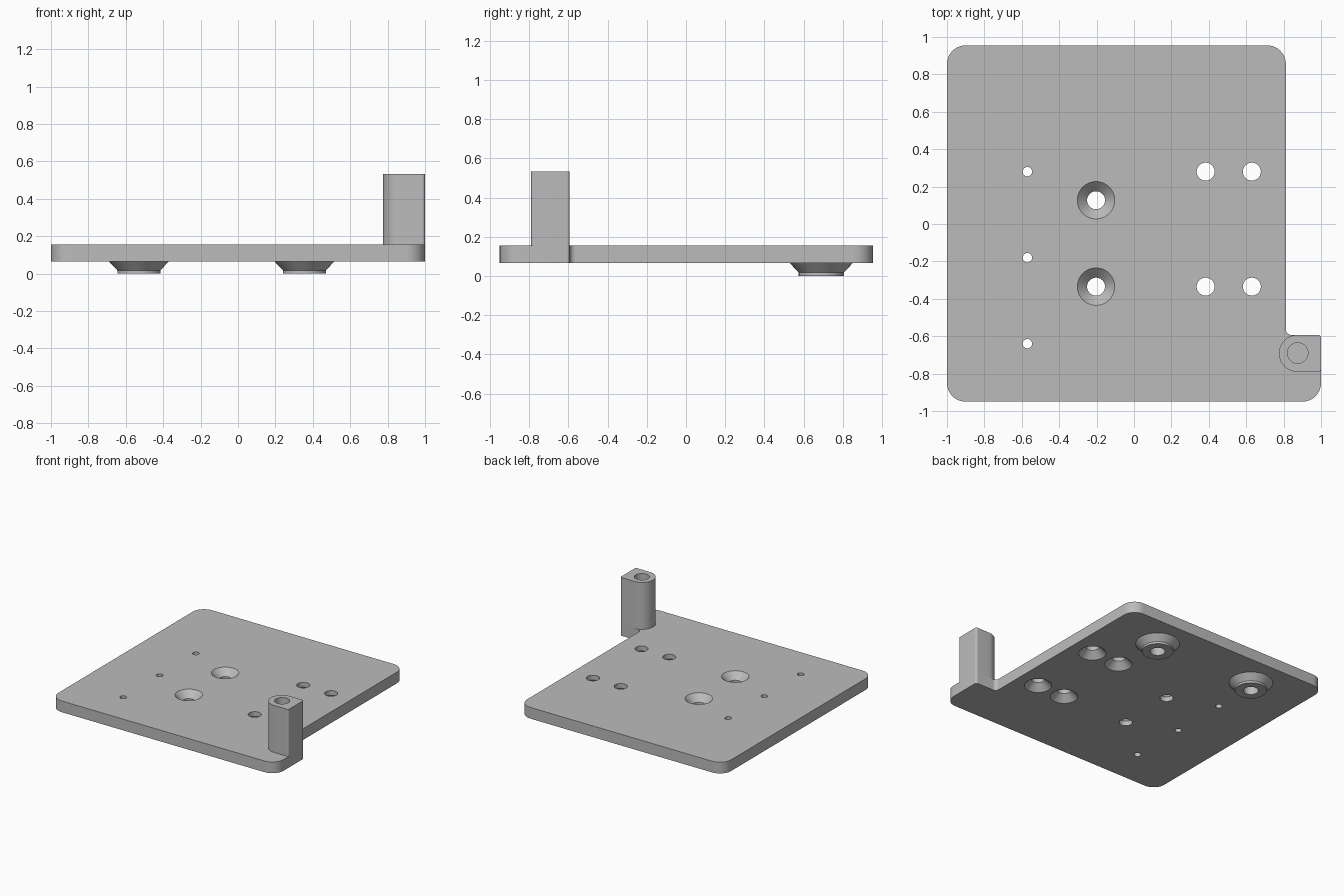
import bpy, bmesh, math
from mathutils import Vector

if "Cube" in bpy.data.objects:
    bpy.data.objects.remove(bpy.data.objects["Cube"], do_unlink=True)

BOTTOM, TOP, POST_TOP = 0.065, 0.155, 0.532
SEGMENTS = 48

grey = bpy.data.materials.new("machined grey")
grey.use_nodes = True
grey.diffuse_color = (0.5, 0.5, 0.5, 1)
grey.node_tree.nodes["Principled BSDF"].inputs["Base Color"].default_value = (0.5, 0.5, 0.5, 1)


def make_object(name, bm):
    bmesh.ops.recalc_face_normals(bm, faces=bm.faces)
    mesh = bpy.data.meshes.new(name)
    bm.to_mesh(mesh)
    bm.free()
    mesh.materials.append(grey)
    obj = bpy.data.objects.new(name, mesh)
    bpy.context.collection.objects.link(obj)
    return obj


def rounded_outline(corners, steps=10):
    """Replace each (x, y, radius) corner by a tangent arc."""
    points = []
    for i, (x, y, r) in enumerate(corners):
        p = Vector((x, y))
        a = (Vector(corners[i - 1][:2]) - p).normalized()
        b = (Vector(corners[(i + 1) % len(corners)][:2]) - p).normalized()
        centre = p + (a + b) * r
        for k in range(steps + 1):
            t = k / steps * math.pi / 2
            points.append(centre - b * r * math.cos(t) - a * r * math.sin(t))
    return points


def extrude_outline(name, points, low, high):
    bm = bmesh.new()
    face = bm.faces.new([bm.verts.new((p.x, p.y, low)) for p in points])
    new = bmesh.ops.extrude_face_region(bm, geom=[face])["geom"]
    bmesh.ops.translate(bm, vec=(0, 0, high - low),
                        verts=[v for v in new if isinstance(v, bmesh.types.BMVert)])
    bmesh.ops.remove_doubles(bm, verts=bm.verts, dist=1e-5)
    return make_object(name, bm)


def lathe(name, x, y, profile, closed):
    """Revolve (radius, z) points; a closed profile makes a ring."""
    bm = bmesh.new()
    rings = []
    for r, z in profile:
        rings.append([bm.verts.new((x + r * math.cos(k * math.tau / SEGMENTS),
                                    y + r * math.sin(k * math.tau / SEGMENTS), z))
                      for k in range(SEGMENTS)])
    pairs = list(zip(rings, rings[1:]))
    if closed:
        pairs.append((rings[-1], rings[0]))
    else:
        bm.faces.new(rings[0])
        bm.faces.new(rings[-1])
    for a, b in pairs:
        for k in range(SEGMENTS):
            n = (k + 1) % SEGMENTS
            bm.faces.new((a[k], a[n], b[n], b[k]))
    return make_object(name, bm)


def drill(target, x, y, profile):
    cutter = lathe("hole_cutter", x, y, profile, False)
    cutter.hide_render = True
    mod = target.modifiers.new("hole", "BOOLEAN")
    mod.operation, mod.solver, mod.object = "DIFFERENCE", "EXACT", cutter
    bpy.context.view_layer.objects.active = target
    bpy.ops.object.modifier_apply(modifier=mod.name)
    bpy.data.objects.remove(cutter, do_unlink=True)


# Base plate with a small tab at the front left corner
plate = extrude_outline("base_plate", rounded_outline([
    (-1, -0.95, 0.1), (1, -0.95, 0.1), (1, -0.593, 0.015),
    (0.812, -0.593, 0.03), (0.812, 0.955, 0.1), (-1, 0.955, 0.1)]), BOTTOM, TOP)

# Pin holes
for y in (0.28, -0.18, -0.64):
    drill(plate, -0.57, y, [(0.025, 0), (0.025, 0.3)])

# Holes countersunk from above
for y in (0.127, -0.335):
    drill(plate, -0.203, y, [(0.048, 0), (0.048, TOP - 0.052), (0.1, TOP), (0.1, 0.3)])

# Holes countersunk from below
for x in (0.383, 0.63):
    for y in (0.28, -0.335):
        drill(plate, x, y, [(0.1, 0), (0.1, BOTTOM), (0.048, BOTTOM + 0.052), (0.048, 0.3)])

# Tapered feet with blind screw holes running up into the plate
feet = []
for name, x in (("right_foot", -0.53), ("left_foot", 0.355)):
    drill(plate, x, 0.69, [(0.055, 0), (0.055, TOP - 0.03)])
    feet.append(lathe(name, x, 0.69, [
        (0.055, 0), (0.115, 0), (0.115, 0.017), (0.16, BOTTOM), (0.055, BOTTOM)], True))

# Upright post, round towards the plate and square at the outer edge
post = extrude_outline("post", rounded_outline([
    (0.775, -0.79, 0.0985), (1, -0.79, 0.015),
    (1, -0.593, 0.015), (0.775, -0.593, 0.0985)], 14), TOP, POST_TOP)
drill(post, 0.875, -0.69, [(0.055, TOP + 0.1), (0.055, 0.7)])

# Smooth shading on the round walls
bpy.ops.object.select_all(action="DESELECT")
for obj in [plate, post] + feet:
    obj.select_set(True)
bpy.context.view_layer.objects.active = plate
bpy.ops.object.shade_smooth_by_angle(angle=math.radians(30))
